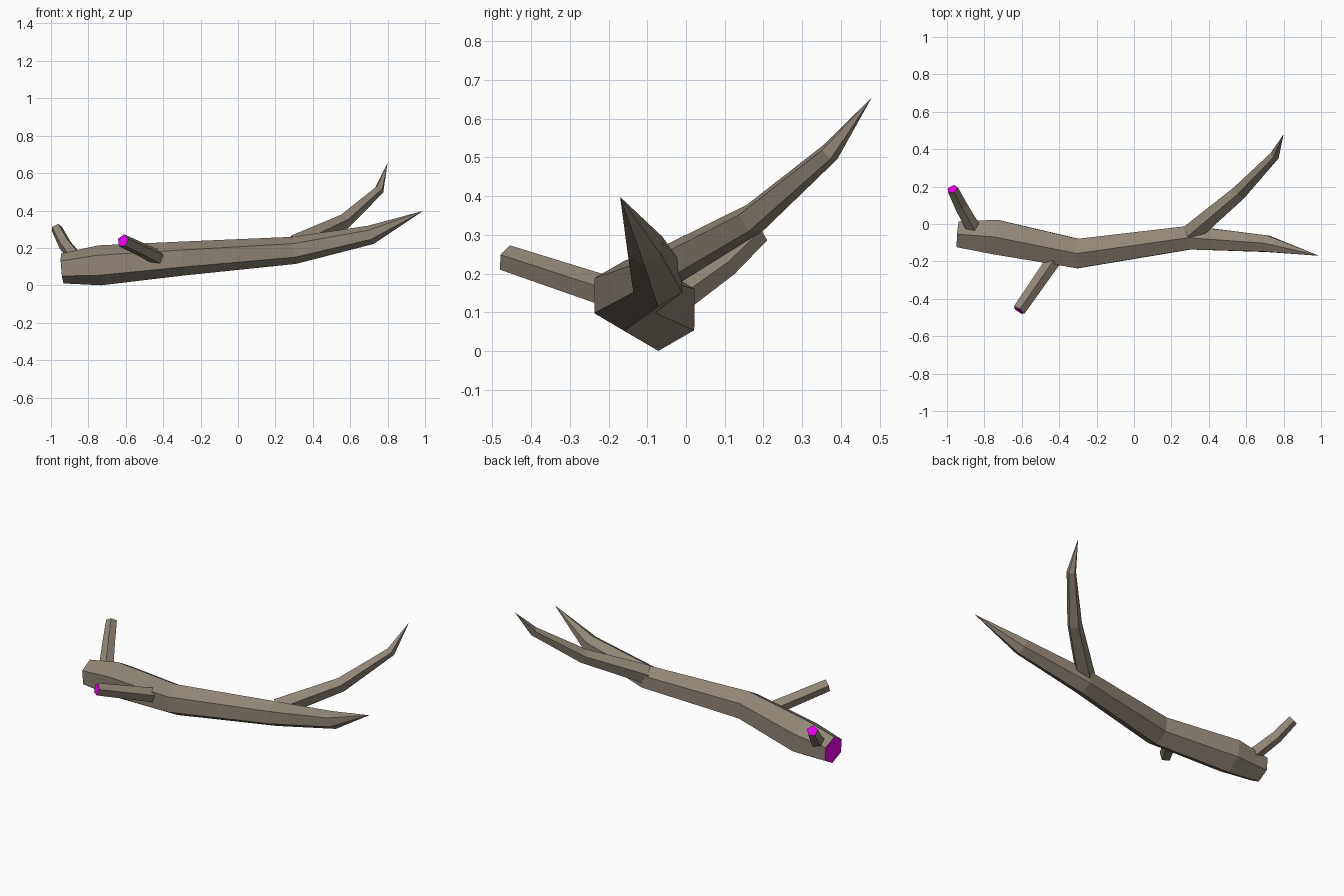
import bpy, bmesh, math
from mathutils import Vector

if "Cube" in bpy.data.objects:
    bpy.data.objects.remove(bpy.data.objects["Cube"])


def material(name, rgb):
    m = bpy.data.materials.new(name)
    m.diffuse_color = (*rgb, 1)
    m.use_nodes = True
    m.node_tree.nodes["Principled BSDF"].inputs["Base Color"].default_value = m.diffuse_color
    return m


bark = material("bark_brown", (0.28, 0.235, 0.185))
cut = material("cut_magenta", (1.0, 0.0, 1.0))


def limb(name, sides, path):
    """Faceted tube along (x, y, z, radius) points; radius 0 makes a pointed tip."""
    pts = [Vector(p[:3]) for p in path]
    bm = bmesh.new()
    rings = []
    for i, p in enumerate(pts):
        r = path[i][3]
        if r == 0:
            rings.append([bm.verts.new(p)])
            continue
        # ring plane follows the average direction of the neighbouring segments
        t = Vector()
        if i > 0:
            t += (p - pts[i - 1]).normalized()
        if i < len(pts) - 1:
            t += (pts[i + 1] - p).normalized()
        t.normalize()
        side = t.cross(Vector((0, 0, 1))).normalized()
        up = side.cross(t)
        angles = [2 * math.pi * k / sides for k in range(sides)]
        rings.append([bm.verts.new(p + r * (math.cos(a) * up + math.sin(a) * side))
                      for a in angles])
    for a, b in zip(rings, rings[1:]):
        for k in range(sides):
            n = (k + 1) % sides
            if len(b) == 1:
                bm.faces.new((a[k], a[n], b[0]))
            else:
                bm.faces.new((a[k], a[n], b[n], b[k]))
    # sawn ends
    for ring in (rings[0], rings[-1]):
        if len(ring) > 1:
            bm.faces.new(ring).material_index = 1
    bmesh.ops.recalc_face_normals(bm, faces=bm.faces)
    me = bpy.data.meshes.new(name)
    bm.to_mesh(me)
    bm.free()
    me.materials.append(bark)
    me.materials.append(cut)
    ob = bpy.data.objects.new(name, me)
    bpy.context.collection.objects.link(ob)
    return ob


# main log, sawn at the left and tapering to a point at the right
limb("trunk", 6, [(-0.94, -0.055, 0.09, 0.08), (-0.74, -0.07, 0.107, 0.107),
                  (-0.30, -0.158, 0.143, 0.091), (0.30, -0.073, 0.187, 0.073),
                  (0.71, -0.105, 0.27, 0.051), (0.99, -0.17, 0.398, 0)])

# long pointed side branch
limb("long_branch", 5, [(0.30, -0.055, 0.215, 0.055), (0.565, 0.17, 0.34, 0.042),
                        (0.755, 0.37, 0.512, 0.027), (0.80, 0.48, 0.655, 0)])

# sawn stub at the front
limb("front_stub", 5, [(-0.42, -0.18, 0.145, 0.042), (-0.615, -0.462, 0.238, 0.036)])

# bent twig at the back left
limb("back_twig", 5, [(-0.855, -0.03, 0.13, 0.042), (-0.927, 0.10, 0.222, 0.036),
                      (-0.97, 0.187, 0.305, 0.031)])
